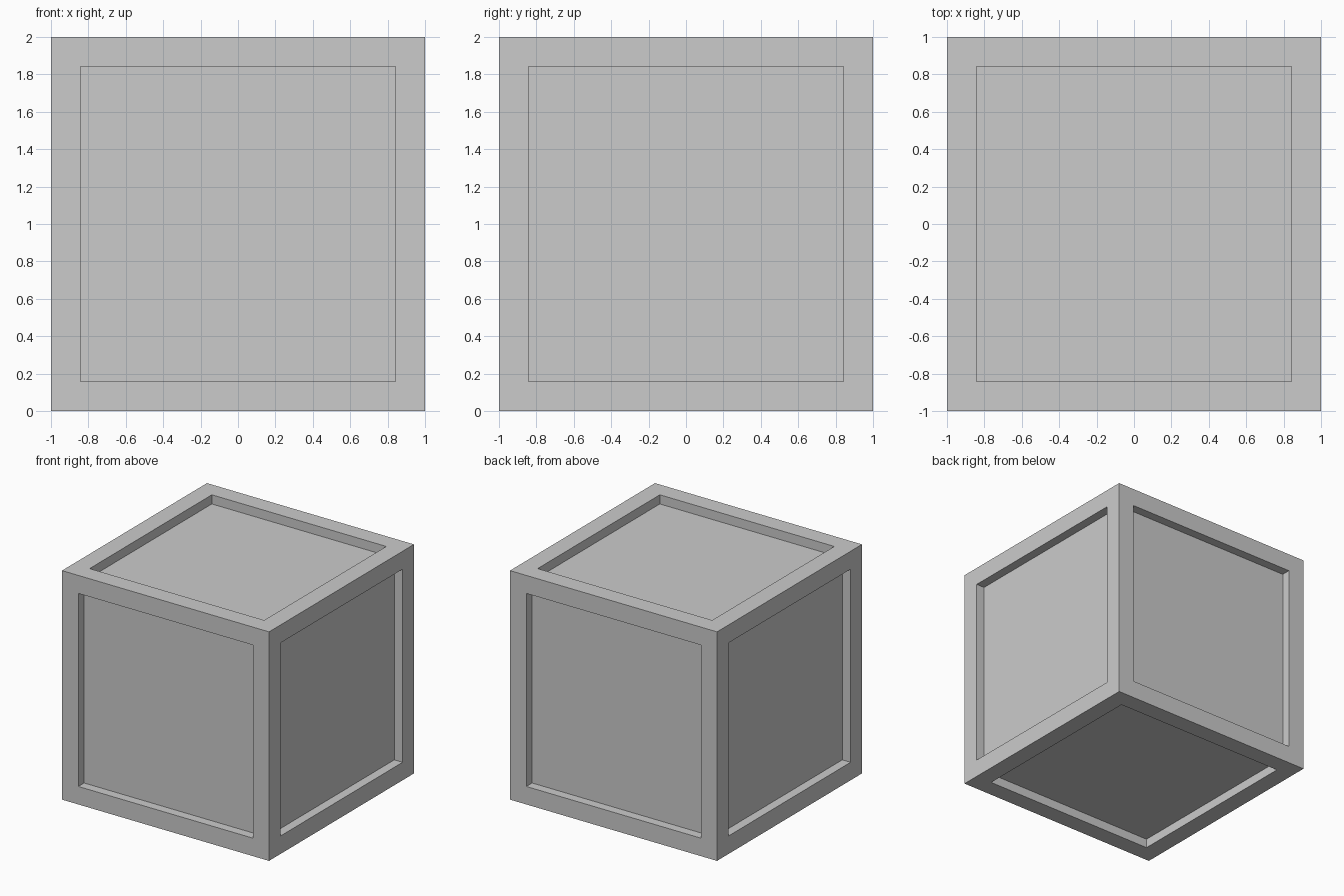
import bpy, bmesh
from mathutils import Matrix

if "Cube" in bpy.data.objects:
    bpy.data.objects.remove(bpy.data.objects["Cube"])

SIZE, FRAME, DEPTH = 2.0, 0.157, 0.08

# Crate body: cube standing on the ground
bm = bmesh.new()
bmesh.ops.create_cube(bm, size=SIZE, matrix=Matrix.Translation((0, 0, SIZE / 2)))

# Frame border on every side
panels = bm.faces[:]
bmesh.ops.inset_individual(bm, faces=panels, thickness=FRAME, use_even_offset=True)

# Sunken panels with straight walls
sunk = bmesh.ops.extrude_discrete_faces(bm, faces=panels)["faces"]
bm.normal_update()
for face in sunk:
    bmesh.ops.translate(bm, verts=face.verts[:], vec=face.normal * -DEPTH)
bmesh.ops.recalc_face_normals(bm, faces=bm.faces[:])

mesh = bpy.data.meshes.new("panelled_crate")
bm.to_mesh(mesh)
bm.free()
bpy.context.collection.objects.link(bpy.data.objects.new("panelled_crate", mesh))
